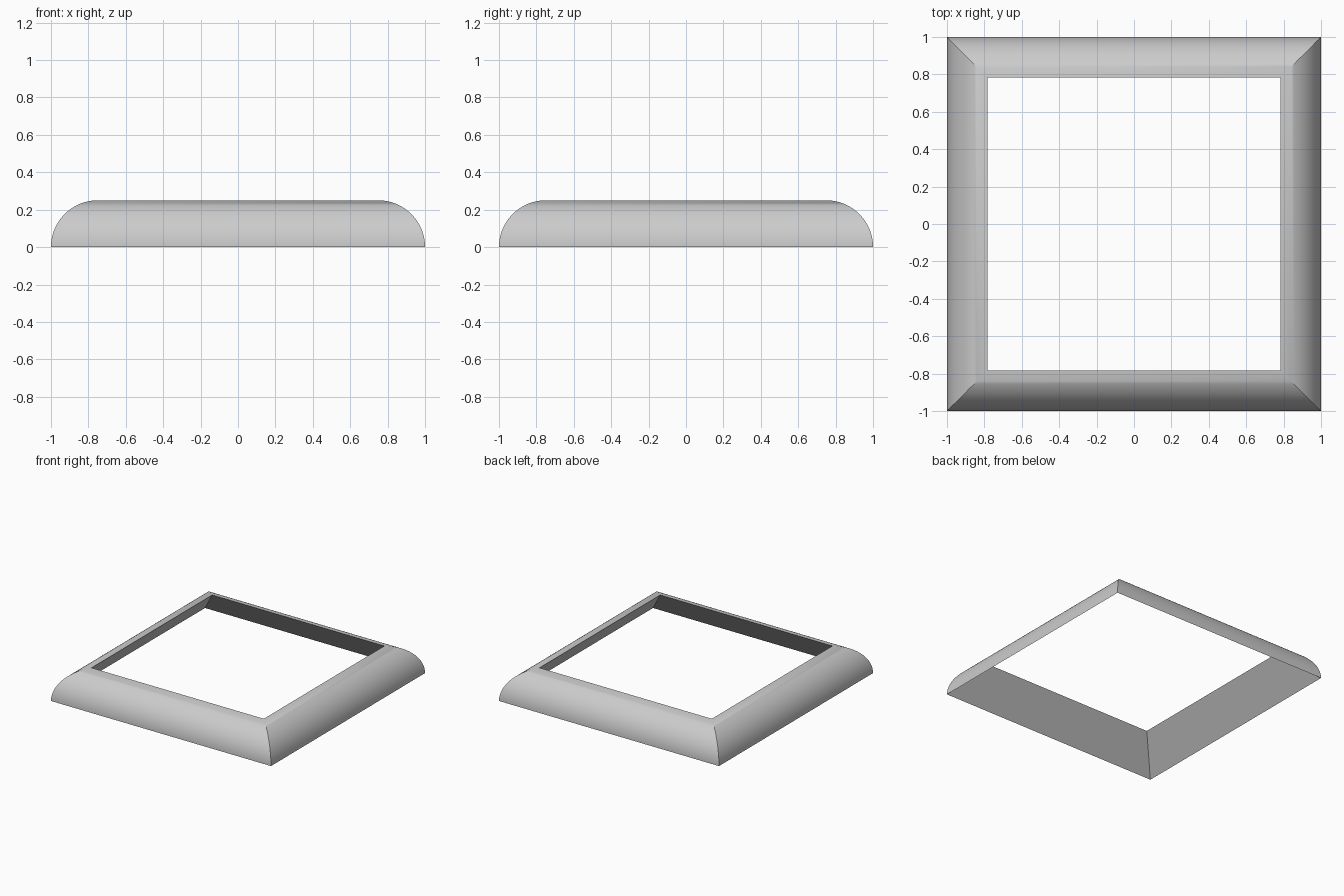
import bpy
import bmesh
import math

cube = bpy.data.objects.get("Cube")
if cube:
    bpy.data.objects.remove(cube)

RADIUS = 0.25      # rounded outer face
HALF = 1.0         # half width of the frame
INNER = 0.783      # half width of the opening
STEPS = 24

# Rounded profile as (distance from centre, height), closed by the flat sloping back
end = math.acos((INNER - HALF + RADIUS) / RADIUS)
profile = []
for i in range(STEPS + 1):
    a = end * i / STEPS
    profile.append((HALF - RADIUS + RADIUS * math.cos(a), RADIUS * math.sin(a)))

# Sweep the profile round a square with mitred corners
bm = bmesh.new()
corners = [(1, -1), (1, 1), (-1, 1), (-1, -1)]
rings = [[bm.verts.new((sx * d, sy * d, z)) for d, z in profile] for sx, sy in corners]
for k in range(4):
    a, b = rings[k], rings[(k + 1) % 4]
    for i in range(STEPS + 1):
        j = (i + 1) % (STEPS + 1)
        bm.faces.new((a[i], b[i], b[j], a[j]))
bmesh.ops.recalc_face_normals(bm, faces=bm.faces)

mesh = bpy.data.meshes.new("square_frame")
bm.to_mesh(mesh)
bm.free()
frame = bpy.data.objects.new("square_frame", mesh)
bpy.context.collection.objects.link(frame)

# Plain light grey
grey = bpy.data.materials.new("light_grey")
grey.use_nodes = True
colour = (0.6, 0.6, 0.6, 1)
grey.diffuse_color = colour
grey.node_tree.nodes["Principled BSDF"].inputs["Base Color"].default_value = colour
mesh.materials.append(grey)

# Smooth curve, sharp rims and mitres
bpy.ops.object.select_all(action="DESELECT")
frame.select_set(True)
bpy.context.view_layer.objects.active = frame
bpy.ops.object.shade_smooth_by_angle(angle=math.radians(30))
